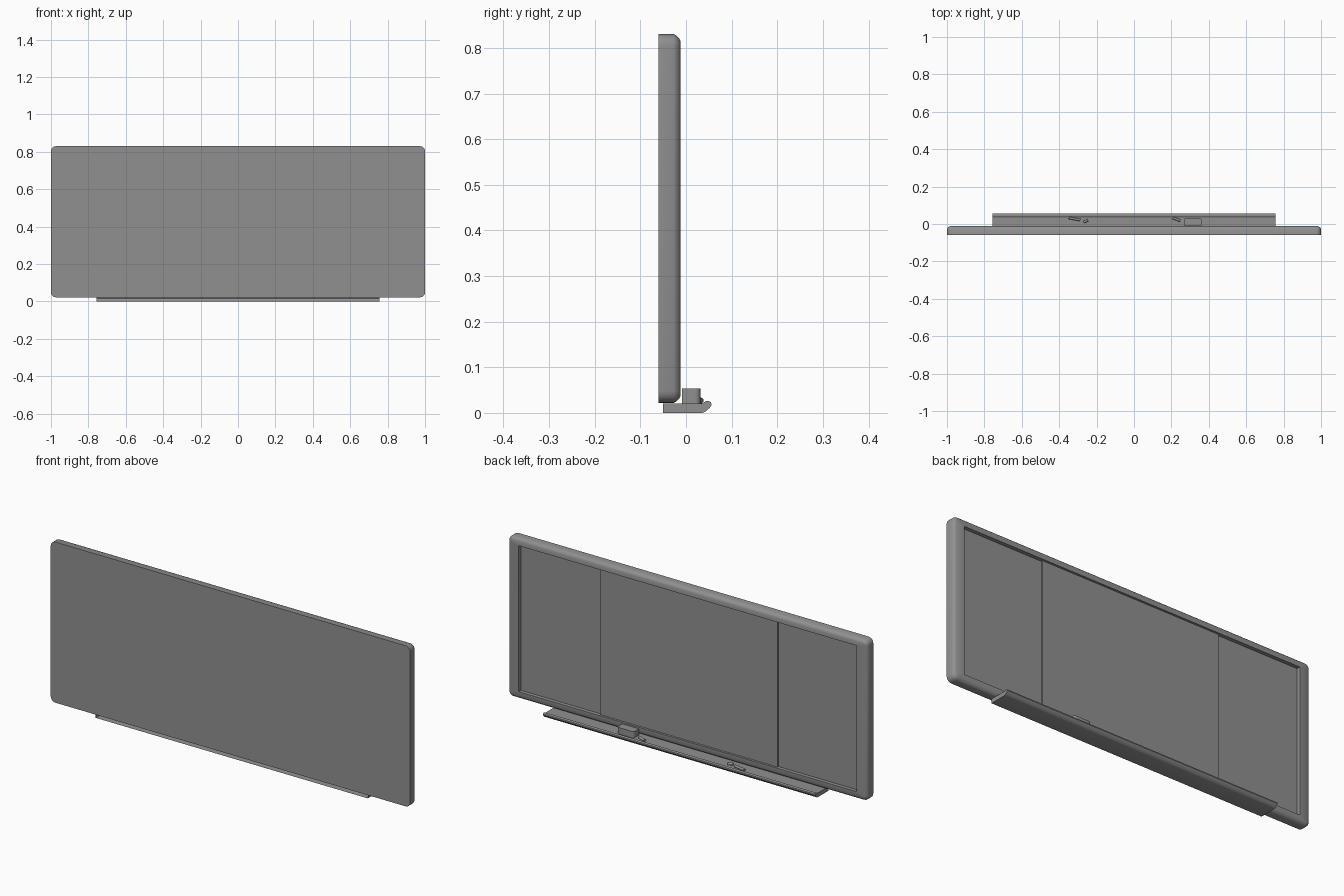
import bpy, bmesh, math
from mathutils import Matrix

cube = bpy.data.objects.get("Cube")
if cube:
    bpy.data.objects.remove(cube, do_unlink=True)

GREY = (0.28, 0.28, 0.28, 1)
grey = bpy.data.materials.new("plain_grey")
grey.use_nodes = True
grey.diffuse_color = GREY
shader = grey.node_tree.nodes["Principled BSDF"]
shader.inputs["Base Color"].default_value = GREY
shader.inputs["Roughness"].default_value = 0.7


def add_object(name, bm, smooth_angle=0):
    bmesh.ops.recalc_face_normals(bm, faces=bm.faces)
    mesh = bpy.data.meshes.new(name)
    bm.to_mesh(mesh)
    bm.free()
    mesh.materials.append(grey)
    obj = bpy.data.objects.new(name, mesh)
    bpy.context.collection.objects.link(obj)
    if smooth_angle:
        bpy.ops.object.select_all(action="DESELECT")
        obj.select_set(True)
        bpy.context.view_layer.objects.active = obj
        bpy.ops.object.shade_smooth_by_angle(angle=math.radians(smooth_angle))


def box(x0, x1, y0, y1, z0, z1):
    bm = bmesh.new()
    centre = Matrix.Translation(((x0 + x1) / 2, (y0 + y1) / 2, (z0 + z1) / 2))
    size = Matrix.Diagonal((x1 - x0, y1 - y0, z1 - z0, 1))
    bmesh.ops.create_cube(bm, size=1, matrix=centre @ size)
    return bm


MID, HALF_W, HALF_H = 0.426, 1.0, 0.404
INNER_W, INNER_H = 0.94, 0.367
BACK, FACE, WING, MIDDLE = -0.06, -0.012, -0.031, -0.023
SEGMENTS = 5


def ring(bm, half_w, half_h, radius, y):
    """Rounded rectangle with a fixed vertex count, so rings can be bridged."""
    verts = []
    for i, (sx, sz) in enumerate([(1, 1), (-1, 1), (-1, -1), (1, -1)]):
        for k in range(SEGMENTS + 1):
            a = math.pi / 2 * (i + k / SEGMENTS)
            x = sx * (half_w - radius) + radius * math.cos(a)
            z = sz * (half_h - radius) + radius * math.sin(a)
            verts.append(bm.verts.new((x, y, MID + z)))
    return verts


# Frame: eased outer edge and a shallow recess whose floor forms the side wings
bm = bmesh.new()
rings = [ring(bm, HALF_W, HALF_H, 0.026, BACK)]
for inset, drop in [(0, 0.015), (0.003, 0.009), (0.009, 0.003), (0.015, 0)]:
    rings.append(ring(bm, HALF_W - inset, HALF_H - inset, 0.026 - inset, FACE - drop))
for y in (FACE, WING):
    rings.append(ring(bm, INNER_W, INNER_H, 0.001, y))
for a, b in zip(rings, rings[1:]):
    for i in range(len(a)):
        j = (i + 1) % len(a)
        bm.faces.new((a[i], a[j], b[j], b[i]))
bm.faces.new(rings[0])
bm.faces.new(rings[-1])
add_object("board_frame", bm, 35)

# Raised middle writing panel
add_object("middle_panel", box(-0.493, 0.493, WING - 0.002, MIDDLE,
                               MID - INNER_H, MID + INNER_H))

# Ledge with an upturned lip, open along the wall side
lip = [(-0.05, 0), (0.036, 0), (0.043, 0.003), (0.052, 0.011), (0.056, 0.017),
       (0.055, 0.023), (0.05, 0.026), (0.044, 0.026), (0.036, 0.021), (-0.05, 0.021)]
bm = bmesh.new()
end = bm.faces.new([bm.verts.new((-0.757, y, z)) for y, z in lip])
copy = bmesh.ops.extrude_face_region(bm, geom=[end], use_keep_orig=True)["geom"]
bmesh.ops.translate(bm, vec=(1.514, 0, 0),
                    verts=[g for g in copy if isinstance(g, bmesh.types.BMVert)])
bmesh.ops.recalc_face_normals(bm, faces=bm.faces)
wall_side = [f for f in bm.faces if all(v.co.y < -0.049 for v in f.verts)]
bmesh.ops.delete(bm, geom=wall_side, context="FACES_ONLY")
add_object("chalk_ledge", bm, 25)

# Eraser: block with rounded outer corners
bm = box(0.268, 0.362, -0.009, 0.032, 0.02, 0.053)
corners = [e for e in bm.edges if all(v.co.y > 0.03 for v in e.verts)
           and abs(e.verts[0].co.z - e.verts[1].co.z) > 0.01]
bmesh.ops.bevel(bm, geom=corners, offset=0.012, segments=4, profile=0.5, affect="EDGES")
add_object("eraser", bm, 35)

# Chalk sticks lying on the ledge
for name, x, y, length, turn in [("long_chalk", -0.318, 0.027, 0.062, -10),
                                 ("short_chalk", -0.258, 0.015, 0.025, 25),
                                 ("medium_chalk", 0.227, 0.025, 0.042, -20)]:
    bm = bmesh.new()
    place = (Matrix.Translation((x, y, 0.027)) @ Matrix.Rotation(math.radians(turn), 4, "Z")
             @ Matrix.Rotation(math.pi / 2, 4, "Y"))
    bmesh.ops.create_cone(bm, cap_ends=True, segments=12, radius1=0.0065,
                          radius2=0.0065, depth=length, matrix=place)
    add_object(name, bm, 35)
